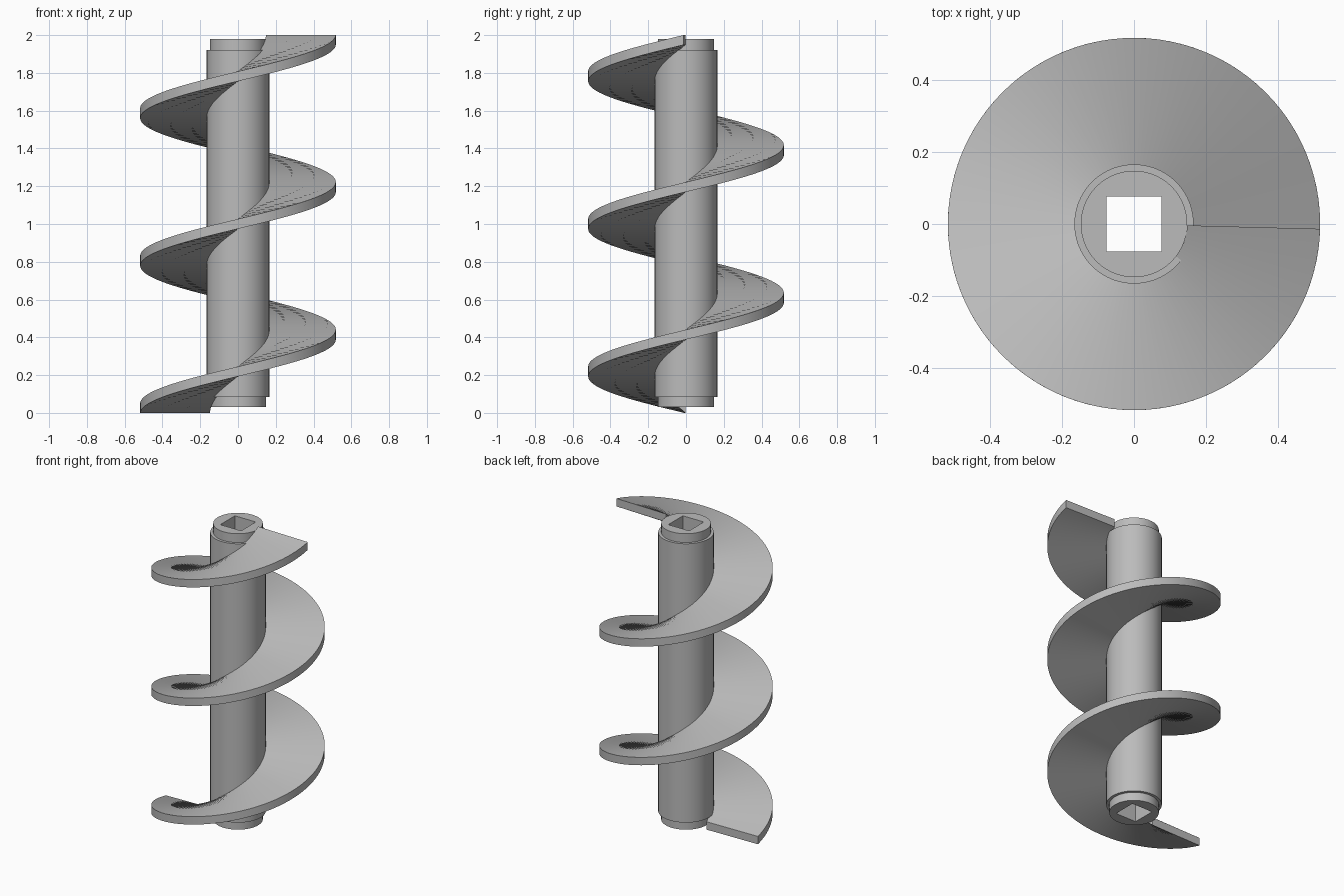
import bpy
import bmesh
from math import cos, sin, radians, tau

if "Cube" in bpy.data.objects:
    bpy.data.objects.remove(bpy.data.objects["Cube"])

STEEL = (0.5, 0.5, 0.5, 1.0)
steel = bpy.data.materials.new("grey_steel")
steel.use_nodes = True
steel.diffuse_color = STEEL
steel.node_tree.nodes["Principled BSDF"].inputs["Base Color"].default_value = STEEL


def loft(name, sections, closed):
    """Skin equal-length closed sections; join the last to the first or cap both ends."""
    bm = bmesh.new()
    rings = [[bm.verts.new(p) for p in s] for s in sections]
    pairs = list(zip(rings, rings[1:]))
    if closed:
        pairs.append((rings[-1], rings[0]))
    else:
        bm.faces.new(rings[0])
        bm.faces.new(rings[-1])
    for a, b in pairs:
        for i in range(len(a)):
            j = (i + 1) % len(a)
            bm.faces.new((a[i], a[j], b[j], b[i]))
    bmesh.ops.recalc_face_normals(bm, faces=bm.faces)
    mesh = bpy.data.meshes.new(name)
    bm.to_mesh(mesh)
    bm.free()
    mesh.materials.append(steel)
    obj = bpy.data.objects.new(name, mesh)
    bpy.context.collection.objects.link(obj)
    bpy.ops.object.select_all(action="DESELECT")
    obj.select_set(True)
    bpy.context.view_layer.objects.active = obj
    bpy.ops.object.shade_smooth_by_angle(angle=radians(30))
    return obj


# Shaft with stepped end collars and a square drive bore
SHAFT_R, COLLAR_R, BORE = 0.166, 0.148, 0.076
SIDES = 96
angles = [tau * i / SIDES for i in range(SIDES)]


def circle(r, z):
    return [(r * cos(a), r * sin(a), z) for a in angles]


def square(h, z):
    return [(x * h / max(abs(x), abs(y)), y * h / max(abs(x), abs(y)), z)
            for x, y in ((cos(a), sin(a)) for a in angles)]


loft("shaft", [
    square(BORE, 0.03),
    circle(COLLAR_R, 0.03), circle(COLLAR_R, 0.085),
    circle(SHAFT_R, 0.085), circle(SHAFT_R, 1.922),
    circle(COLLAR_R, 1.922), circle(COLLAR_R, 1.98),
    square(BORE, 1.98),
], closed=True)

# Helical flight: a rectangular section swept two and a half turns
OUTER_R, THICK, STEPS = 0.518, 0.052, 240
START, END = radians(181), radians(180 + 900 - 1.5)
flight = []
for i in range(STEPS + 1):
    t = i / STEPS
    a = START + (END - START) * t
    z = (2 - THICK) * t
    flight.append([(r * cos(a), r * sin(a), z + dz) for r, dz in
                   ((COLLAR_R, 0), (OUTER_R, 0), (OUTER_R, THICK), (COLLAR_R, THICK))])
loft("screw_flight", flight, closed=False)
